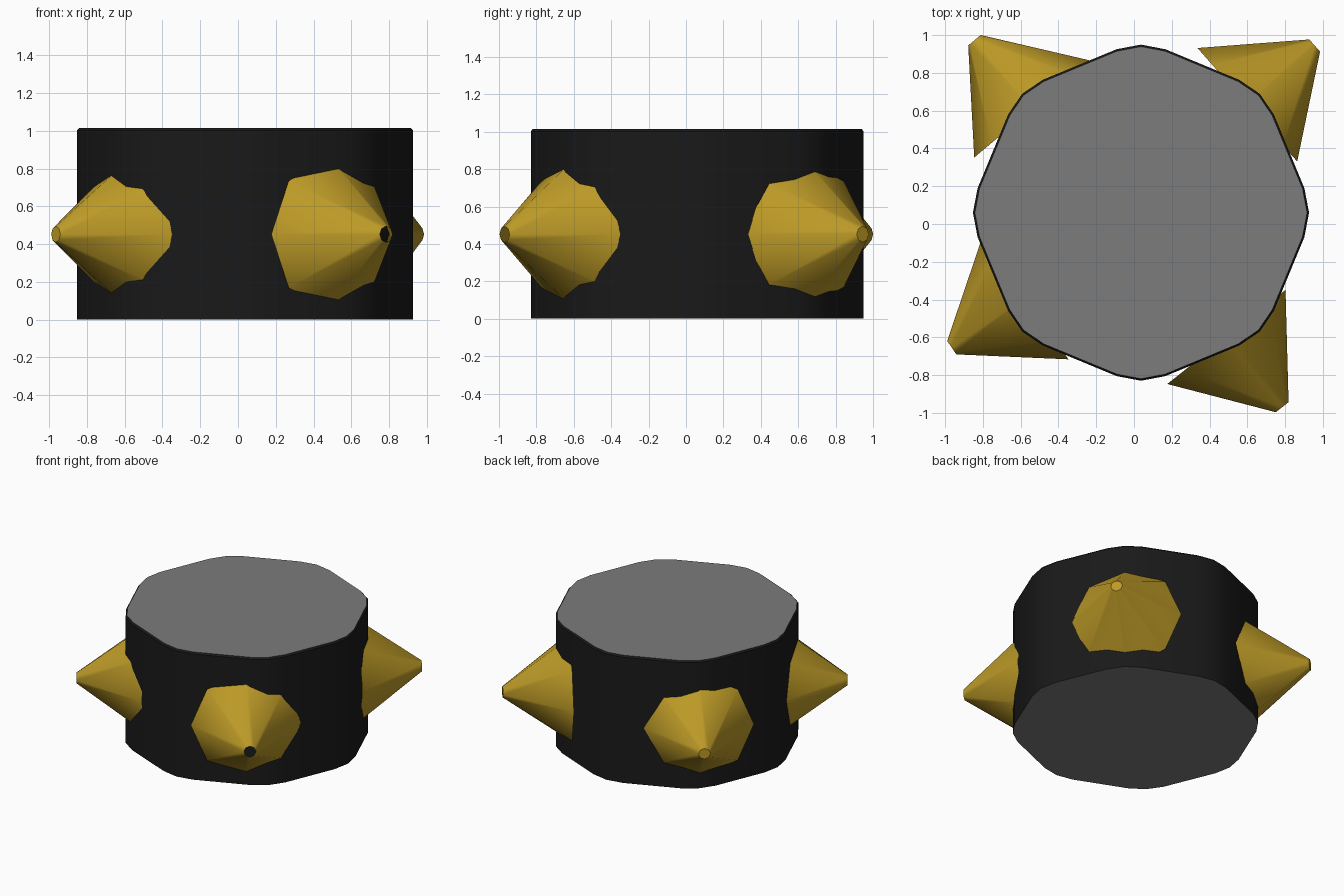
import bpy, bmesh
from math import sin, cos, radians
from mathutils import Vector, Matrix

if "Cube" in bpy.data.objects:
    bpy.data.objects.remove(bpy.data.objects["Cube"])


def material(name, color):
    m = bpy.data.materials.new(name)
    m.diffuse_color = (*color, 1)
    m.use_nodes = True
    m.node_tree.nodes["Principled BSDF"].inputs["Base Color"].default_value = m.diffuse_color
    return m


black = material("black", (0.01, 0.01, 0.01))
gold = material("gold", (0.5, 0.32, 0.02))
grey = material("grey", (0.2, 0.2, 0.2))


def finish(name, bm, mat, angle):
    me = bpy.data.meshes.new(name)
    bm.to_mesh(me)
    bm.free()
    ob = bpy.data.objects.new(name, me)
    bpy.context.collection.objects.link(ob)
    me.materials.append(mat)
    bpy.ops.object.select_all(action='DESELECT')
    ob.select_set(True)
    bpy.context.view_layer.objects.active = ob
    bpy.ops.object.shade_smooth_by_angle(angle=radians(angle))
    return ob


# Octagon outline with softened corners
CX, CY = 0.037, 0.06


def ring(bm, scale, z):
    verts = []
    for k in range(8):
        for off, r in ((-8.5, 0.875), (0, 0.89), (8.5, 0.875)):
            a = radians(45 * k + off)
            verts.append(bm.verts.new((CX + scale * r * cos(a), CY + scale * r * sin(a), z)))
    return verts


# Band wall with a thin chamfered rim
bm = bmesh.new()
rings = [ring(bm, 1, 0), ring(bm, 1, 1.002), ring(bm, 0.988, 1.014)]
for a, b in zip(rings, rings[1:]):
    for i in range(24):
        j = (i + 1) % 24
        bm.faces.new((a[i], a[j], b[j], b[i]))
finish("band", bm, black, 40)

# Top and bottom caps
for name, scale, z in (("top_cap", 0.988, 1.014), ("bottom_cap", 1, 0)):
    bm = bmesh.new()
    verts = ring(bm, scale, z)
    bm.faces.new(verts if z else verts[::-1])
    finish(name, bm, grey, 40)

# Spikes: tip centre, outward heading in degrees, open tip
SPIKES = (
    ("spike_front_right", 0.785, -0.970, -51.5, True),
    ("spike_front_left", -0.965, -0.655, 214.4, False),
    ("spike_back_left", -0.845, 0.973, 130, False),
    ("spike_back_right", 0.957, 0.945, 41.3, False),
)
H = 0.475
for name, x, y, heading, is_open in SPIKES:
    bm = bmesh.new()
    bmesh.ops.create_cone(bm, cap_ends=True, segments=8, radius1=0.4, radius2=0.043, depth=H)
    drop = [f for f in bm.faces if abs(f.normal.z) > 0.95
            and (f.calc_center_median().z < 0 or is_open)]
    bmesh.ops.delete(bm, geom=drop, context='FACES')
    d = Vector((cos(radians(heading)), sin(radians(heading)), 0))
    pos = Vector((x, y, 0.452)) - d * H / 2
    bm.transform(Matrix.Translation(pos) @ d.to_track_quat('Z', 'Y').to_matrix().to_4x4())
    finish(name, bm, gold, 50)
